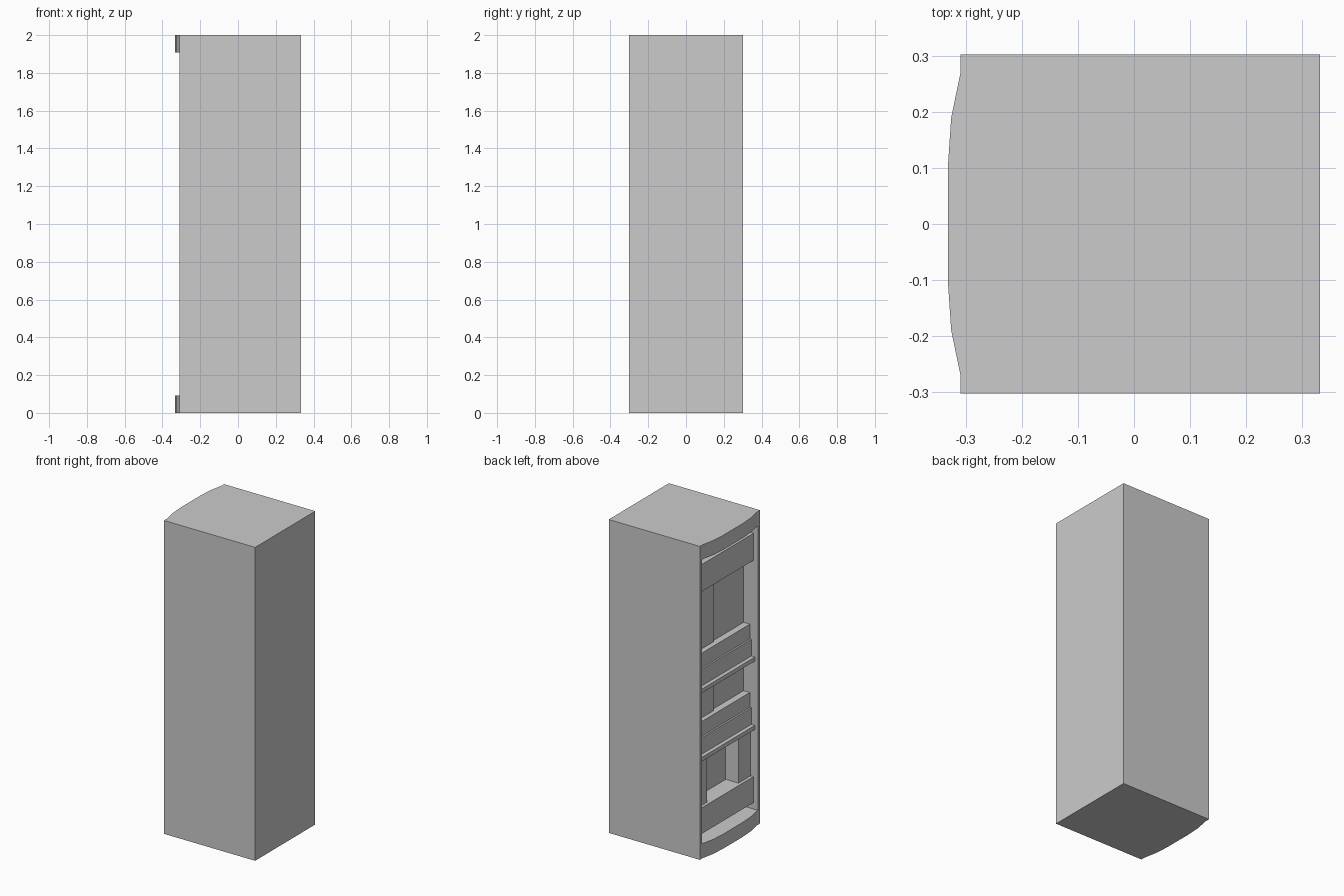
import bpy, bmesh

if "Cube" in bpy.data.objects:
    bpy.data.objects.remove(bpy.data.objects["Cube"])

HALF_Y = 0.303      # half width of the cabinet
FRONT = -0.31       # flat plane of the open side
BACK = 0.333
INNER = 0.281       # half width of the opening


def prism(name, outline, z0, z1):
    """Extrude an xy outline from z0 to z1."""
    bm = bmesh.new()
    face = bm.faces.new([bm.verts.new((x, y, z0)) for x, y in outline])
    up = bmesh.ops.extrude_face_region(bm, geom=[face])["geom"]
    verts = [v for v in up if isinstance(v, bmesh.types.BMVert)]
    bmesh.ops.translate(bm, verts=verts, vec=(0, 0, z1 - z0))
    bmesh.ops.recalc_face_normals(bm, faces=bm.faces)
    mesh = bpy.data.meshes.new(name)
    bm.to_mesh(mesh)
    bm.free()
    ob = bpy.data.objects.new(name, mesh)
    bpy.context.collection.objects.link(ob)
    return ob


def box(name, x0, x1, y0, y1, z0, z1):
    return prism(name, [(x0, y0), (x1, y0), (x1, y1), (x0, y1)], z0, z1)


# Top and bottom caps with a bowed front
half_bow = [(FRONT, HALF_Y), (FRONT, 0.272), (-0.327, 0.19), (-0.333, 0.10)]
bow = half_bow + [(x, -y) for x, y in reversed(half_bow)]
cap = [(BACK, -HALF_Y), (BACK, HALF_Y)] + bow
prism("bottom_cap", cap, 0.0, 0.093)
prism("top_cap", cap, 1.907, 2.0)

# Cabinet walls
for side, s in (("front", -1), ("rear", 1)):
    y0, y1 = sorted((s * INNER, s * HALF_Y))
    box(side + "_wall", FRONT, BACK, y0, y1, 0.093, 1.907)
box("end_wall", 0.313, BACK, -INNER, INNER, 0.093, 1.907)

# Recessed inner panels
box("upper_inner_panel", -0.21, -0.19, -INNER, INNER, 0.604, 1.907)
box("lower_inner_panel", -0.17, -0.15, -INNER, INNER, 0.093, 0.63)
for name, z0, z1 in (("upper", 1.27, 1.68), ("middle", 0.83, 1.04)):
    box(name + "_raised_panel", -0.225, -0.21, 0.045, INNER, z0, z1)

# Cheeks on both sides of the lower niche
for side, s in (("front", -1), ("rear", 1)):
    y0, y1 = sorted((s * 0.158, s * INNER))
    box(side + "_niche_cheek", -0.26, -0.17, y0, y1, 0.30, 0.604)

# Broad panels near the top and the bottom
box("header_panel", -0.28, -0.21, -INNER, INNER, 1.68, 1.853)
box("footer_panel", -0.28, -0.17, -INNER, INNER, 0.134, 0.30)

# Two stepped drawer units, each with a shelf lip
for name, z in (("upper", 1.04), ("lower", 0.604)):
    box(name + "_shelf_lip", -0.29, -0.21, -INNER, INNER, z, z + 0.026)
    box(name + "_drawer", -0.265, -0.21, -INNER, INNER, z + 0.026, z + 0.132)
    box(name + "_drawer_step", -0.254, -0.21, -INNER, INNER, z + 0.132, z + 0.226)
